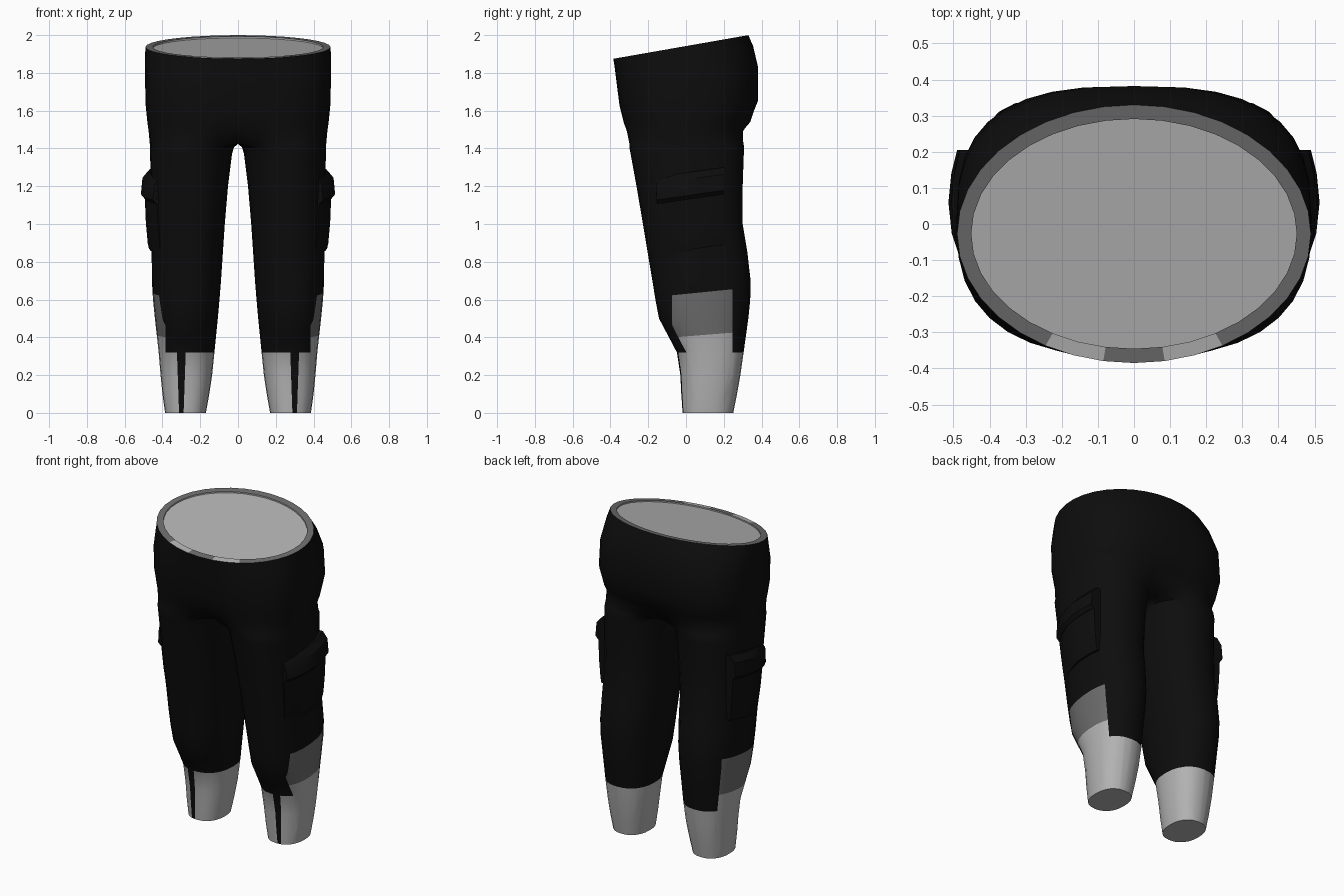
import bpy, bmesh
from math import cos, sin, pi, radians
from mathutils import Vector

cube = bpy.data.objects.get("Cube")
if cube:
    bpy.data.objects.remove(cube, do_unlink=True)


def make_material(name, value):
    mat = bpy.data.materials.new(name)
    mat.use_nodes = True
    color = (value, value, value, 1)
    mat.diffuse_color = color
    mat.node_tree.nodes["Principled BSDF"].inputs["Base Color"].default_value = color
    return mat


BLACK, LIGHT, MID = range(3)
materials = [make_material("black cloth", 0.004),
             make_material("light grey", 0.45),
             make_material("mid grey", 0.15)]
N = 24          # points around one leg
CORNER = 9      # ring index where the hip surface meets the centre line


def spow(v, p):
    return abs(v) ** p * (1 if v >= 0 else -1)


def leg_ring(z, x_in, x_out, front, back, n=2.3):
    """Rounded closed section of one leg."""
    cx, rx = (x_in + x_out) / 2, (x_out - x_in) / 2
    cy, ry = (front + back) / 2, (back - front) / 2
    angles = [2 * pi * i / N for i in range(N)]
    return [Vector((cx + rx * spow(cos(a), 2 / n),
                    cy + ry * spow(sin(a), 2 / n), z)) for a in angles]


def hip_ring(z, tilt, width, front, back, n, blend):
    """Half section of the hips; points past the corner lie on the centre line."""
    cy, ry = (front + back) / 2, (back - front) / 2
    leg = leg_ring(z, 0, width, front, back)
    ring = []
    for i in range(N):
        k = i if i <= N // 2 else i - N
        if abs(k) <= CORNER:
            a = pi / 2 * k / CORNER
            p = Vector((width * spow(cos(a), 2 / n), cy + ry * spow(sin(a), 2 / n), z))
        else:
            p = Vector((0, cy + ry * spow((N / 2 - abs(k)) / (N / 2 - CORNER), 1)
                        * (1 if k > 0 else -1), z))
        p = p.lerp(leg[i], blend)
        if abs(k) >= CORNER:
            p.x = 0
        p.z = z + tilt * p.y
        ring.append(p)
    return ring


def loft(bm, rings):
    """Skin a stack of rings from top to bottom and cap both ends."""
    rows = [[bm.verts.new(p) for p in ring] for ring in rings]
    bands = []
    for a, b in zip(rows, rows[1:]):
        n = len(a)
        bands.append([bm.faces.new((a[i], b[i], b[(i + 1) % n], a[(i + 1) % n]))
                      for i in range(n)])
    top = bm.faces.new(rows[0])
    bm.faces.new(rows[-1][::-1])
    return top, bands


def finish(name, bm, angle):
    mesh = bpy.data.meshes.new(name)
    bm.to_mesh(mesh)
    bm.free()
    obj = bpy.data.objects.new(name, mesh)
    bpy.context.collection.objects.link(obj)
    for mat in materials:
        mesh.materials.append(mat)
    bpy.ops.object.select_all(action='DESELECT')
    obj.select_set(True)
    bpy.context.view_layer.objects.active = obj
    bpy.ops.object.shade_smooth_by_angle(angle=radians(angle))
    mirror = obj.modifiers.new("mirror", 'MIRROR')
    mirror.use_clip = True
    mirror.merge_threshold = 0.0005
    return obj


# Trousers: hips and one leg, mirrored
hips = [hip_ring(*r) for r in (
    (1.942, 0.175, 0.49, -0.385, 0.33, 2.0, 0),
    (1.89, 0.15, 0.492, -0.378, 0.355, 2.2, 0),
    (1.79, 0.10, 0.492, -0.368, 0.382, 2.6, 0),
    (1.64, 0.04, 0.49, -0.352, 0.382, 2.8, 0),
    (1.54, 0, 0.48, -0.34, 0.35, 2.6, 0.15),
    (1.49, 0, 0.473, -0.326, 0.315, 2.4, 0.4),
    (1.425, 0, 0.467, -0.305, 0.31, 2.3, 0.85))]
legs = [leg_ring(*r) for r in (
    (1.405, 0.022, 0.466, -0.30, 0.308),
    (1.37, 0.032, 0.465, -0.293, 0.306),
    (1.2, 0.053, 0.463, -0.262, 0.30),
    (1.0, 0.07, 0.46, -0.228, 0.30),
    (0.85, 0.08, 0.457, -0.203, 0.325),
    (0.7, 0.09, 0.456, -0.178, 0.342),
    (0.6, 0.098, 0.45, -0.162, 0.34),
    (0.5, 0.107, 0.44, -0.143, 0.33),
    (0.32, 0.125, 0.42, -0.048, 0.305),
    (0.2, 0.137, 0.41, -0.03, 0.288),
    (0.1, 0.152, 0.40, -0.025, 0.27),
    (0, 0.17, 0.386, -0.018, 0.25))]
rim = [Vector((p.x * 0.92, -0.025 + (p.y + 0.025) * 0.89, 0)) for p in hips[0]]
for p in rim:
    p.z = 1.942 + 0.175 * p.y
inner = [p - Vector((0, 0, 0.008)) for p in rim]

bm = bmesh.new()
top, bands = loft(bm, [inner, rim] + hips + legs)
top.material_index = LIGHT
for f in bands[0]:
    f.material_index = LIGHT
for f in bands[1]:
    c = f.calc_center_median()
    f.material_index = LIGHT if c.y < -0.28 and 0.09 < c.x < 0.22 else MID
seam = [f for band in bands for f in band if all(v.co.x < 1e-5 for v in f.verts)]
bmesh.ops.delete(bm, geom=seam, context='FACES')

# Cut the colour borders into the lower leg
cuts = [((0, 0, 0.32), (0, 0, 1), 0.5),
        ((0, 0, 0.405), (0, -0.08, 1), 0.6),
        ((0, 0, 0.63), (0, -0.1, 1), 0.75),
        ((0, -0.075, 0), (0, 1, 0), 0.75),
        ((0, 0.245, 0), (0, 1, 0), 0.75),
        ((0.385, 0, 0), (1, 0, 0), 0.75),
        ((0.288, 0, 0), (1, 0, 0.035), 0.32),
        ((0.312, 0, 0), (1, 0, -0.035), 0.32)]
for co, no, limit in cuts:
    faces = [f for f in bm.faces if f.calc_center_median().z < limit]
    geom = set(faces)
    for f in faces:
        geom.update(f.edges)
        geom.update(f.verts)
    bmesh.ops.bisect_plane(bm, geom=list(geom), dist=1e-5, plane_co=co, plane_no=no)

# Cuffs, front stripe and outer shin patch
bm.normal_update()
for f in bm.faces:
    c = f.calc_center_median()
    if c.z < 0.32:
        stripe = f.normal.y < -0.3 and abs(c.x - 0.3) < 0.012 + 0.035 * c.z
        f.material_index = BLACK if stripe else LIGHT
    elif c.x > 0.385 and -0.075 < c.y < 0.245 and c.z < 0.63 + 0.1 * c.y:
        f.material_index = LIGHT if c.z < 0.405 + 0.08 * c.y else MID
finish("trousers", bm, 45)


# Cargo pockets: curved pouch and overhanging flap
def pocket_part(name, rows):
    outline = ((0.36, -0.16), (0.45, -0.16), (0.482, -0.1), (0.505, -0.03), (0.514, 0.06),
               (0.506, 0.14), (0.49, 0.205), (0.36, 0.205))
    rings = []
    for z, dx in rows:
        rings.append([Vector((x + (dx if x > 0.4 else 0),
                              y + (max(0, 1.2 - z) * 0.1 if y < 0 else 0),
                              z + 0.14 * y)) for x, y in outline])
    bm = bmesh.new()
    loft(bm, rings)
    finish(name, bm, 35)


pocket_part("pocket_pouch", ((1.2, -0.018), (1.0, -0.026), (0.89, -0.036), (0.862, -0.042)))
pocket_part("pocket_flap", ((1.272, -0.04), (1.235, -0.008), (1.15, 0), (1.13, -0.018)))
